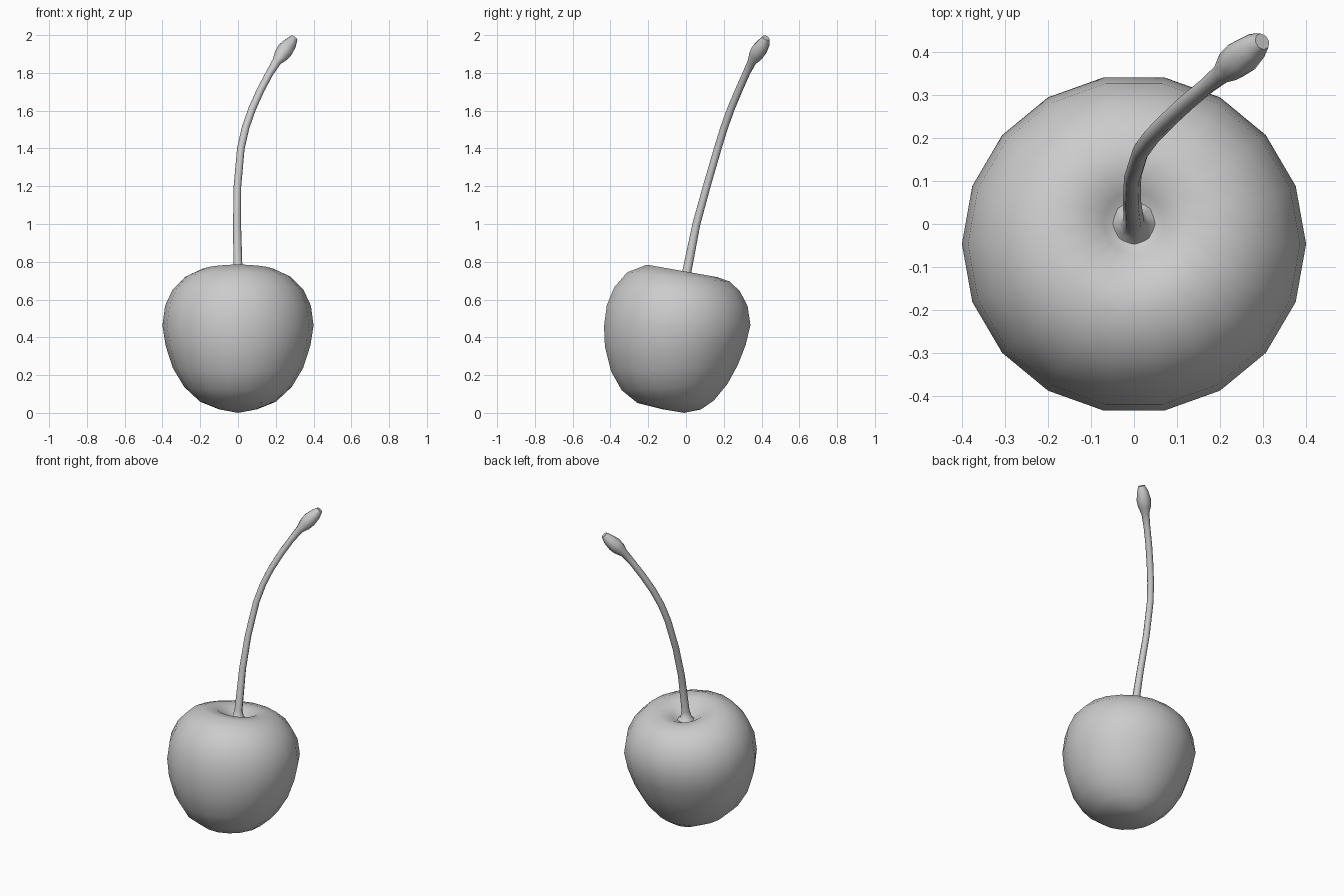
import bpy, bmesh, math
from mathutils import Vector

if "Cube" in bpy.data.objects:
    bpy.data.objects.remove(bpy.data.objects["Cube"])

grey = bpy.data.materials.new("plain_grey")
grey.diffuse_color = (0.6, 0.6, 0.6, 1)
grey.use_nodes = True
grey.node_tree.nodes["Principled BSDF"].inputs["Base Color"].default_value = grey.diffuse_color


def loft(name, rings, angle):
    """Skin a list of closed point rings, closing both ends with fans."""
    bm = bmesh.new()
    loops = [[bm.verts.new(p) for p in ring] for ring in rings]
    n = len(loops[0])
    for a, b in zip(loops, loops[1:]):
        for i in range(n):
            j = (i + 1) % n
            bm.faces.new((a[i], a[j], b[j], b[i]))
    for loop in (loops[0], loops[-1]):
        c = bm.verts.new(sum((v.co for v in loop), Vector()) / n)
        for i in range(n):
            bm.faces.new((loop[i], loop[(i + 1) % n], c))
    bmesh.ops.recalc_face_normals(bm, faces=bm.faces[:])
    mesh = bpy.data.meshes.new(name)
    bm.to_mesh(mesh)
    bm.free()
    mesh.materials.append(grey)
    obj = bpy.data.objects.new(name, mesh)
    bpy.context.collection.objects.link(obj)
    bpy.context.view_layer.objects.active = obj
    obj.select_set(True)
    bpy.ops.object.shade_smooth_by_angle(angle=math.radians(angle))
    obj.select_set(False)
    return obj


# Fruit: leaning rings given by half width, front (y, z) and back (y, z)
fruit_rings = [
    (0.10, -0.13, 0.020, 0.08, 0.018),
    (0.20, -0.26, 0.052, 0.15, 0.065),
    (0.285, -0.345, 0.12, 0.225, 0.155),
    (0.345, -0.402, 0.22, 0.28, 0.255),
    (0.383, -0.435, 0.35, 0.322, 0.36),
    (0.40, -0.440, 0.46, 0.347, 0.465),
    (0.386, -0.425, 0.57, 0.332, 0.565),
    (0.345, -0.385, 0.665, 0.290, 0.645),
    (0.28, -0.315, 0.745, 0.235, 0.695),
    (0.20, -0.21, 0.785, 0.17, 0.718),
    (0.12, -0.125, 0.768, 0.115, 0.718),
    (0.07, -0.07, 0.715, 0.075, 0.700),
    (0.03, -0.03, 0.68, 0.03, 0.68),
]
SIDES = 18
rings = []
for r, yf, zf, yb, zb in fruit_rings:
    ring = []
    for i in range(SIDES):
        a = math.tau * i / SIDES
        t = (math.sin(a) + 1) / 2
        ring.append((r * math.cos(a), yf + (yb - yf) * t, zf + (zb - zf) * t))
    rings.append(ring)
rings[0] = [(x, y, max(z, 0.012)) for x, y, z in rings[0]]
fruit = loft("fruit", rings, 60)
low = min(v.co.z for v in fruit.data.vertices)
for v in fruit.data.vertices:      # lowest point rests on the ground
    if v.co.z < 0.03 and math.hypot(v.co.x, v.co.y + 0.025) < 0.02:
        v.co = (0, -0.01, 0)

# Stem: path points with radius, flared at the foot and swollen at the tip
stem_path = [
    (0, 0.0, 0.685, 0.06), (0, 0.0, 0.705, 0.035), (0, 0.005, 0.75, 0.024),
    (-0.005, 0.055, 1.0, 0.021), (-0.003, 0.11, 1.2, 0.020),
    (0.015, 0.168, 1.4, 0.020), (0.04, 0.202, 1.51, 0.020),
    (0.075, 0.238, 1.61, 0.020), (0.12, 0.28, 1.71, 0.020),
    (0.168, 0.32, 1.80, 0.020), (0.205, 0.35, 1.86, 0.024),
    (0.228, 0.370, 1.892, 0.039), (0.25, 0.388, 1.922, 0.043),
    (0.278, 0.411, 1.957, 0.034), (0.298, 0.424, 1.985, 0.020),
]
pts = [Vector(p[:3]) for p in stem_path]
rings = []
for k, p in enumerate(pts):
    d = pts[min(k + 1, len(pts) - 1)] - pts[max(k - 1, 0)]
    if k < 2:
        d = Vector((0, 0, 1))
    d.normalize()
    u = Vector((0, 1, 0)).cross(d).normalized()
    w = d.cross(u)
    r = stem_path[k][3]
    rings.append([p + r * (u * math.cos(math.tau * i / 8) + w * math.sin(math.tau * i / 8))
                  for i in range(8)])
stem = loft("stem", rings, 60)
